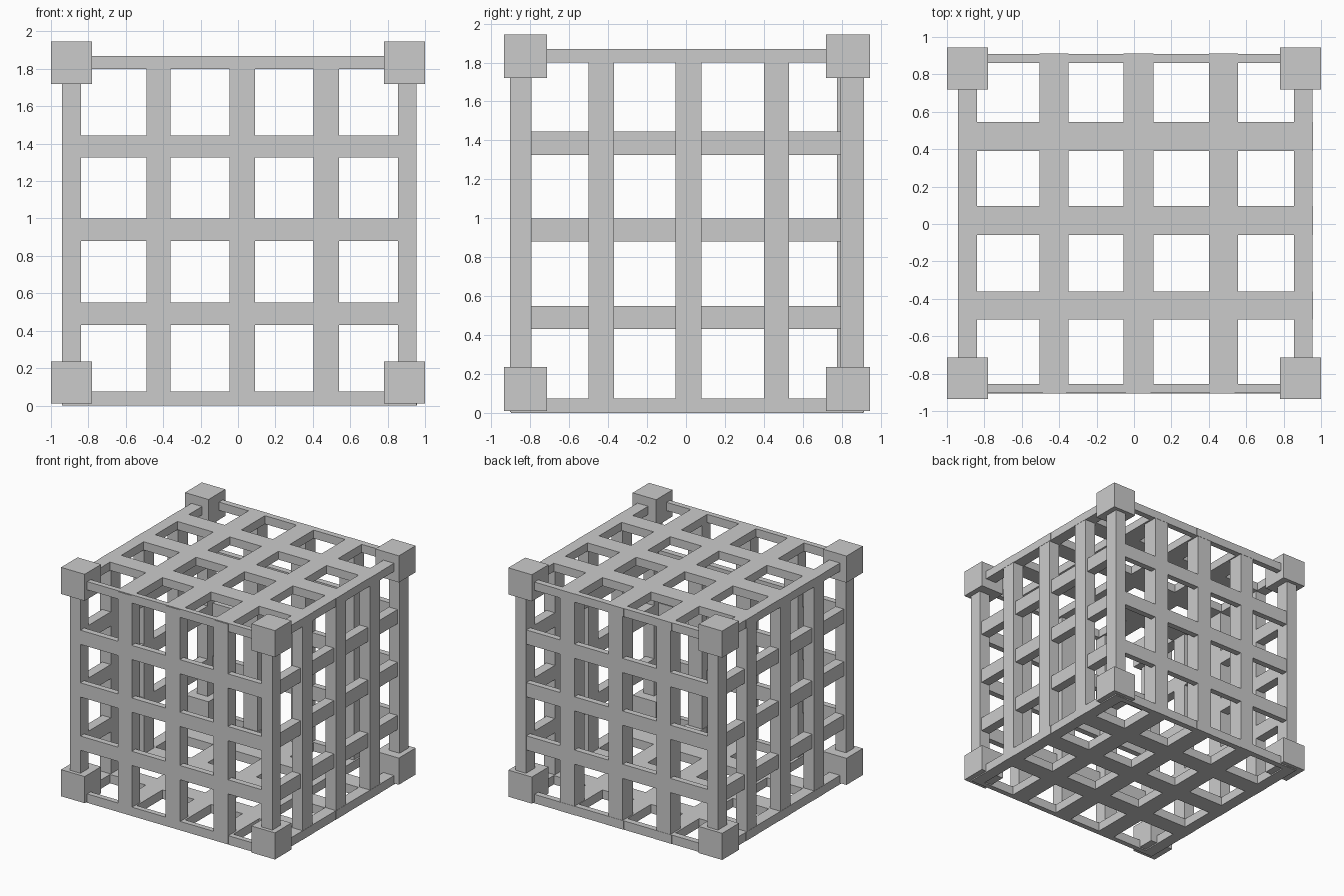
import bpy

if "Cube" in bpy.data.objects:
    bpy.data.objects.remove(bpy.data.objects["Cube"])


def box(name, x, y, z):
    """Axis-aligned box from (min, max) ranges."""
    bpy.ops.mesh.primitive_cube_add(size=1, location=[(r[0] + r[1]) / 2 for r in (x, y, z)])
    ob = bpy.context.object
    ob.name = name
    ob.scale = [r[1] - r[0] for r in (x, y, z)]
    bpy.ops.object.transform_apply(location=False, rotation=False, scale=True)
    return ob


LEFT, RIGHT = (-0.94, -0.84), (0.855, 0.955)      # side panel depth in x
FRONT, BACK = (-0.905, -0.795), (0.795, 0.915)    # post depth in y
LEVELS = [(0.43, 0.55), (0.88, 1.0), (1.325, 1.445)]
COLS_X = [(-0.49, -0.36), (-0.045, 0.09), (0.405, 0.54)]
COLS_Y = [(-0.50, -0.37), (-0.055, 0.08), (0.40, 0.53)]
SLATS_X = [(-0.505, -0.35), (-0.055, 0.105), (0.40, 0.555)]
SLATS_Y = [(-0.51, -0.36), (-0.06, 0.095), (0.39, 0.545)]

# Corner blocks
for x in ((-1, -0.78), (0.78, 1)):
    for y in ((-0.935, -0.715), (0.72, 0.945)):
        for z in ((0.01, 0.235), (1.72, 1.945)):
            box("corner_block", x, y, z)

# Corner posts
for x in (LEFT, RIGHT):
    for y in (FRONT, BACK):
        box("corner_post", x, y, (0.005, 1.87))

# Front and back grids: deep uprights with thin flush crossbars
for side, thin, deep in (("front", (-0.905, -0.855), FRONT),
                         ("back", (0.86, 0.91), (0.775, 0.91))):
    for c in COLS_X:
        box(side + "_upright", c, deep, (0.005, 1.865))
    for z in LEVELS:
        box(side + "_crossbar", (-0.85, 0.865), thin, z)

# Left and right grids: uprights outside, crossbars set slightly back
for side, up, bar in (("left", LEFT, (-0.92, -0.84)),
                      ("right", RIGHT, (0.855, 0.935))):
    for c in COLS_Y:
        box(side + "_upright", up, c, (0.005, 1.865))
    for z in LEVELS:
        box(side + "_crossbar", bar, (-0.80, 0.80), z)

# Top and bottom grids with their edge rails
for side, z in (("top", (1.80, 1.87)), ("bottom", (0.0, 0.075))):
    for x in SLATS_X:
        box(side + "_long_slat", x, (-0.90, 0.912), z)
    for y in SLATS_Y:
        box(side + "_cross_slat", (-0.942, 0.957), y, z)
    for y in ((-0.90, -0.855), (0.86, 0.91)):
        box(side + "_edge_rail", (-0.94, 0.955), y, z)
    for x in (LEFT, RIGHT):
        box(side + "_side_rail", x, (-0.90, 0.91), z)
